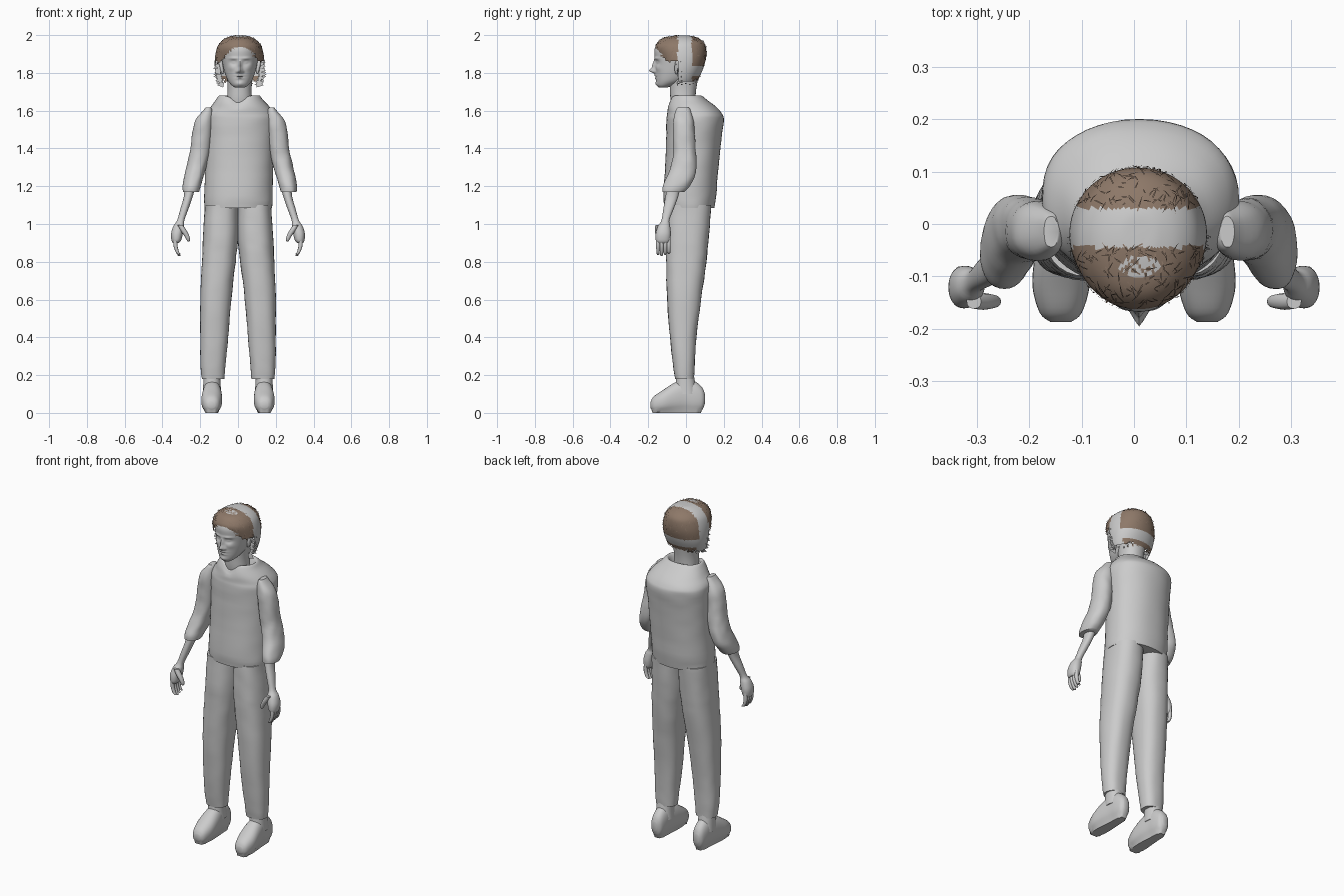
import bpy
import bmesh
import math
import random
from mathutils import Vector, noise

random.seed(4)
cube = bpy.data.objects.get("Cube")
if cube:
    bpy.data.objects.remove(cube, do_unlink=True)


def material(name, colour):
    mat = bpy.data.materials.new(name)
    mat.use_nodes = True
    mat.diffuse_color = (*colour, 1)
    mat.node_tree.nodes["Principled BSDF"].inputs["Base Color"].default_value = (*colour, 1)
    return mat


GREY = material("plain grey", (0.6, 0.6, 0.6))
BROWN = material("hair brown", (0.27, 0.19, 0.14))


def finish(name, bm, materials, fix_normals=True):
    """Turn a bmesh into a smooth shaded object."""
    if fix_normals:
        bmesh.ops.recalc_face_normals(bm, faces=bm.faces)
    mesh = bpy.data.meshes.new(name)
    bm.to_mesh(mesh)
    bm.free()
    obj = bpy.data.objects.new(name, mesh)
    bpy.context.collection.objects.link(obj)
    for mat in materials:
        mesh.materials.append(mat)
    bpy.ops.object.select_all(action='DESELECT')
    obj.select_set(True)
    bpy.context.view_layer.objects.active = obj
    bpy.ops.object.shade_smooth_by_angle(angle=math.radians(50))
    return obj


def spline(rings, steps):
    """Smooth interpolation through the ring bounds."""
    rows = [Vector(r) for r in rings]
    ext = [rows[0]] + rows + [rows[-1]]
    out = []
    for a, b, c, d in zip(ext, ext[1:], ext[2:], ext[3:]):
        for k in range(steps):
            t = k / steps
            out.append(b + (c - a) * t / 2
                       + (a * 2 - b * 5 + c * 4 - d) * t * t / 2
                       + (b * 3 - a - c * 3 + d) * t ** 3 / 2)
    return out + [rows[-1]]


def loft(rings, side=1, shift=0, along_y=False, sides=32, steps=4, power=2.2, wrinkle=0, caps=True):
    """Skin rings of (position, x min, x max, depth min, depth max)."""
    bm = bmesh.new()
    loops = []
    for pos, x0, x1, d0, d1 in spline(rings, steps):
        loop = []
        for i in range(sides):
            a = math.tau * i / sides
            c, s = math.cos(a), math.sin(a)
            u = math.copysign(abs(c) ** (2 / power), c)
            v = math.copysign(abs(s) ** (2 / power), s)
            swell = 1
            if wrinkle:
                swell += wrinkle * noise.noise(Vector((c * 1.5, s * 1.5 + side * 7, pos * 22)))
            x = side * ((x0 + x1) / 2 + u * swell * (x1 - x0) / 2) + shift
            d = (d0 + d1) / 2 + v * swell * (d1 - d0) / 2
            loop.append(bm.verts.new((x, pos, d) if along_y else (x, d, pos)))
        loops.append(loop)
    for low, high in zip(loops, loops[1:]):
        for i in range(sides):
            j = (i + 1) % sides
            bm.faces.new((low[i], low[j], high[j], high[i]))
    if caps:
        bm.faces.new(loops[0][::-1])
        bm.faces.new(loops[-1])
    return bm


def bell(x, width):
    return math.exp(-(x / width) ** 2)


# Shirt with a rolled-in collar and a notch at the throat
shirt = loft([(1.085, -.178, .18, -.115, .15), (1.15, -.178, .183, -.12, .16),
              (1.3, -.175, .187, -.11, .172), (1.45, -.175, .193, -.105, .187),
              (1.55, -.178, .2, -.105, .199), (1.585, -.172, .192, -.1, .19),
              (1.62, -.145, .168, -.097, .16), (1.655, -.12, .135, -.088, .115),
              (1.68, -.1, .115, -.075, .082), (1.672, -.086, .1, -.062, .066),
              (1.63, -.07, .08, -.055, .05)], sides=48, wrinkle=.018)
for v in shirt.verts:
    if v.co.z > 1.6 and v.co.y < 0:
        v.co.z -= .035 * bell(v.co.x, .04) * min(1, (v.co.z - 1.6) / .06)
finish("shirt", shirt, [GREY])

for side, label in ((1, "left"), (-1, "right")):
    # Trouser leg
    finish(label + "_trouser_leg", loft(
        [(1.1, 0, .176, -.1, .135), (.95, -.002, .184, -.106, .122),
         (.8, .012, .192, -.105, .108), (.6, .036, .2, -.1, .08),
         (.4, .052, .2, -.085, .055), (.25, .066, .198, -.068, .046),
         (.18, .072, .192, -.058, .042)], side, power=2.4, wrinkle=.03), [GREY])

    # Shoe, skinned from toe to heel, with a flat sole
    shoe = loft([(-.187, .12, .16, .025, .06), (-.17, .1, .18, .004, .088),
                 (-.12, .085, .194, 0, .122), (-.06, .085, .19, 0, .16),
                 (0, .092, .182, 0, .18), (.05, .096, .178, 0, .165),
                 (.085, .105, .17, .015, .135), (.1, .125, .155, .05, .1)],
                side, along_y=True, power=2.3)
    for v in shoe.verts:
        v.co.z = 0 if v.co.z < .014 else v.co.z
    finish(label + "_shoe", shoe, [GREY])
    finish(label + "_ankle", loft([(.1, .088, .186, -.06, .06), (.15, .092, .184, -.055, .05),
                                   (.22, .095, .182, -.05, .038)], side), [GREY])

    # Sleeve with a loose cuff
    finish(label + "_sleeve", loft(
        [(1.617, .155, .182, -.045, .015), (1.6, .145, .195, -.055, .025),
         (1.55, .142, .235, -.068, .038), (1.48, .148, .252, -.07, .045),
         (1.4, .155, .262, -.068, .05), (1.32, .172, .278, -.075, .055),
         (1.25, .193, .295, -.1, .048), (1.2, .208, .303, -.122, .02),
         (1.17, .217, .3, -.125, -.01)], side, .01, wrinkle=.06), [GREY])

    # Forearm and palm
    finish(label + "_forearm", loft(
        [(1.22, .22, .285, -.095, -.025), (1.15, .238, .286, -.108, -.04),
         (1.08, .262, .305, -.12, -.065), (1.02, .284, .322, -.13, -.088),
         (.99, .285, .342, -.148, -.084), (.95, .292, .354, -.16, -.08),
         (.915, .3, .352, -.16, -.084), (.9, .312, .345, -.152, -.092)], side), [GREY])

    # Four fingers, slightly curled inward, and a thumb
    for k in range(4):
        y = -.148 + .019 * k
        tip = .83 + .006 * abs(k - 1)
        finish(label + "_finger_%d" % (k + 1), loft(
            [(z, x - r, x + r, y - r, y + r) for z, x, r in
             ((.93, .33, .01), (.885, .331, .0105), (.85, .32, .009), (tip + .004, .312, .007), (tip, .31, .003))],
            side, sides=10, steps=3), [GREY])
    finish(label + "_thumb", loft(
        [(z, x - r, x + r, -.148 - r, -.148 + r) for z, x, r in
         ((.995, .306, .014), (.965, .288, .016), (.935, .27, .013), (.915, .263, .009), (.908, .262, .004))],
        side, sides=12, steps=3), [GREY])

# Neck
finish("neck", loft([(1.6, -.06, .075, -.07, .05), (1.66, -.058, .074, -.082, .05),
                     (1.72, -.055, .072, -.085, .055), (1.8, -.06, .08, -.09, .07)]), [GREY])

# Head: skull and jaw, then the face shaped by soft bumps of (x, z, push, width, height)
CENTRE = .01
head = loft([(1.722, -.015, .035, -.142, -.1), (1.735, -.034, .054, -.153, -.06),
             (1.76, -.054, .074, -.158, 0), (1.8, -.07, .09, -.161, .05),
             (1.84, -.08, .1, -.163, .08), (1.88, -.086, .106, -.165, .088),
             (1.92, -.086, .106, -.167, .088), (1.95, -.078, .098, -.155, .078),
             (1.975, -.055, .075, -.125, .055), (1.99, -.02, .04, -.07, .01)],
            sides=96, steps=8, power=2.1)
bumps = [(0, 1.812, .03, .012, .013), (0, 1.84, .016, .009, .024), (0, 1.785, .006, .022, .006),
         (0, 1.772, .006, .018, .005), (0, 1.779, -.004, .025, .003), (0, 1.742, .006, .02, .012)]
for s in (-1, 1):
    bumps += [(s * .014, 1.806, .01, .007, .007), (s * .034, 1.855, -.011, .018, .012),
              (s * .034, 1.855, .007, .011, .006), (s * .034, 1.877, .006, .024, .006),
              (s * .045, 1.825, .004, .018, .015)]
for v in head.verts:
    if v.co.y < -.08:
        x, z = v.co.x - CENTRE, v.co.z
        v.co.y -= sum(p * bell(x - bx, w) * bell(z - bz, h) for bx, bz, p, w, h in bumps)
finish("head", head, [GREY])

# Ears
for side, label in ((1, "left"), (-1, "right")):
    finish(label + "_ear", loft(
        [(1.795, .088, .096, -.055, -.04), (1.81, .085, .102, -.06, -.03), (1.84, .088, .11, -.06, -.02),
         (1.86, .09, .114, -.055, -.015), (1.875, .094, .108, -.04, -.022)], side, CENTRE, sides=14), [GREY])

# Hair: a ragged shell, brown at front and back with a bare grey band over the crown
hair = loft([(1.725, -.085, .1, -.1, .045), (1.76, -.108, .125, -.115, .062),
             (1.82, -.122, .138, -.13, .09), (1.88, -.122, .138, -.148, .106),
             (1.93, -.112, .128, -.163, .106), (1.96, -.095, .112, -.152, .095),
             (1.983, -.066, .084, -.125, .065), (1.996, -.03, .048, -.07, .025),
             (1.998, 0, .02, -.03, -.01)], sides=72, steps=7, power=2.1, caps=False)
hair.faces.new([v for v in hair.verts if v.co.z > 1.9979 and len(v.link_faces) == 2])
bmesh.ops.recalc_face_normals(hair, faces=hair.faces)
gone, roots = [], []
for f in hair.faces:
    c = f.calc_center_median()
    ragged = random.uniform(-.014, .014)
    if c.y < -.045:
        edge = 1.935 - .075 * min(1, (abs(c.x - CENTRE) / .1) ** 2)
    else:
        edge = 1.748 if c.y < .03 else 1.755
    brown = c.y < -.045 or (c.y > .03 and not 1.785 < c.z < 1.835)
    if c.y < -.045 and bell(c.x - CENTRE, .04) * bell(c.y + .08, .02) > .4 and random.random() < .7:
        brown = False
    f.material_index = int(brown)
    if c.z < edge + ragged:
        gone.append(f)
    elif brown:
        roots.append((c.copy(), f.normal.copy()))
bmesh.ops.delete(hair, geom=gone, context='FACES')
finish("hair_shell", hair, [GREY, BROWN], False)

# Loose strands: thin blades lying across the brown hair
strands = bmesh.new()
for _ in range(320):
    root, normal = random.choice(roots)
    lean = Vector([random.uniform(-1, 1) for _ in range(3)])
    along = (lean - normal * lean.dot(normal)).normalized()
    across = along.cross(normal) * .0013
    length = random.uniform(.015, .035)
    base = root - along * length / 2 + normal * .001
    middle = root + normal * .004
    tip = root + along * length / 2 + normal * random.uniform(0, .005)
    a, b, c, d, e = [strands.verts.new(p) for p in
                     (base - across, base + across, middle + across, middle - across, tip)]
    strands.faces.new((a, b, c, d))
    strands.faces.new((d, c, e))
finish("hair_strands", strands, [BROWN], False)

# Ragged side locks hanging in front of the ears
for side, label in ((1, "left"), (-1, "right")):
    locks = bmesh.new()
    for k in range(16):
        z = 1.735 + .011 * k
        out = .095 + .03 * math.sin(math.pi * (k + 3) / 20)
        y = random.uniform(-.05, -.02)
        size = random.uniform(.008, .018)
        corners = ((out - .025, y, z + .014), (out, y, z + .012),
                   (out + size, y - .004, z), (out - .02, y, z - .012))
        locks.faces.new([locks.verts.new((side * x + CENTRE, yy, zz)) for x, yy, zz in corners])
    finish(label + "_side_locks", locks, [GREY], False)
